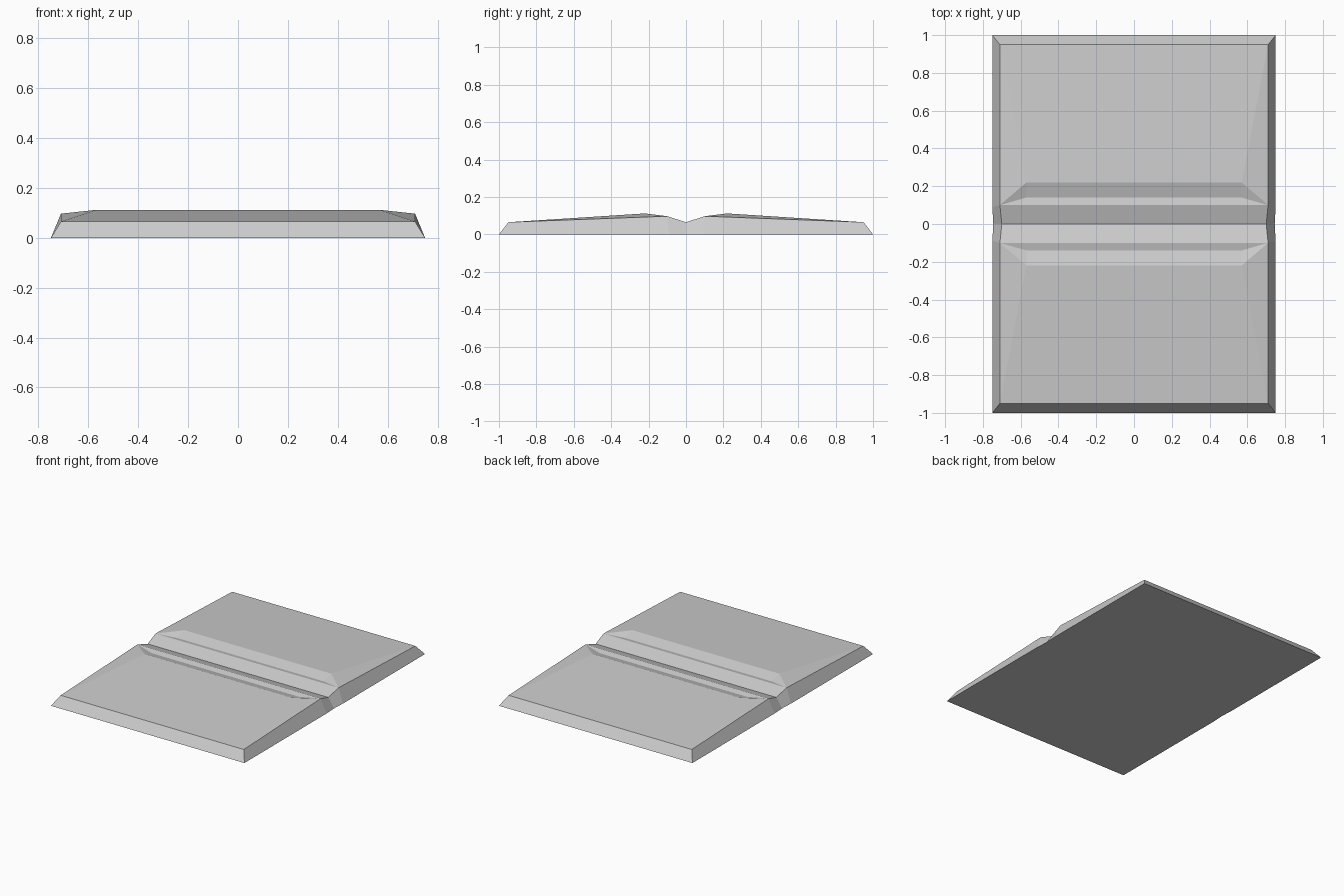
import bpy

cube = bpy.data.objects.get("Cube")
if cube:
    bpy.data.objects.remove(cube, do_unlink=True)

grey = bpy.data.materials.new("plain grey")
grey.use_nodes = True
colour = (0.6, 0.6, 0.6, 1)
grey.diffuse_color = colour
grey.node_tree.nodes["Principled BSDF"].inputs["Base Color"].default_value = colour

# Named corners of one quarter of the open book
points = {
    # underside outline
    "base_mid": (0, 1, 0), "base_corner": (0.75, 1, 0),
    "base_hinge": (0.75, 0.09, 0), "base_spine": (0.745, 0, 0),
    "base_centre": (0, 0, 0),
    # upper rim
    "rim_mid": (0, 0.95, 0.065), "rim_corner": (0.71, 0.95, 0.065),
    "rim_hinge": (0.71, 0.10, 0.097), "rim_spine": (0.70, 0, 0.065),
    "gutter": (0, 0, 0.065),
    # page crest, groove and ridge beside the gutter
    "crest_mid": (0, 0.22, 0.112), "crest_end": (0.57, 0.22, 0.112),
    "groove_mid": (0, 0.14, 0.088), "groove_end": (0.57, 0.14, 0.088),
    "ridge_mid": (0, 0.10, 0.097),
}
faces = [
    "rim_mid rim_corner base_corner base_mid",            # end bevel
    "rim_corner rim_hinge base_hinge base_corner",        # side bevel
    "rim_hinge rim_spine base_spine base_hinge",          # spine notch
    "crest_mid crest_end rim_corner rim_mid",             # page
    "crest_end rim_hinge rim_corner",                     # page edge
    "groove_mid groove_end crest_end crest_mid",          # crest slope
    "groove_end rim_hinge crest_end",                     # crest end
    "ridge_mid rim_hinge groove_end groove_mid",          # groove slope
    "gutter rim_spine rim_hinge ridge_mid",               # gutter slope
    "base_corner base_hinge base_spine base_centre base_mid",  # underside
]

names = list(points)
mesh = bpy.data.meshes.new("open_book")
mesh.from_pydata(list(points.values()), [],
                 [[names.index(n) for n in f.split()] for f in faces])
mesh.materials.append(grey)
book = bpy.data.objects.new("open_book", mesh)
bpy.context.collection.objects.link(book)

# Mirror the quarter across both centre lines
mirror = book.modifiers.new("mirror", 'MIRROR')
mirror.use_axis = (True, True, False)
mirror.use_clip = True
